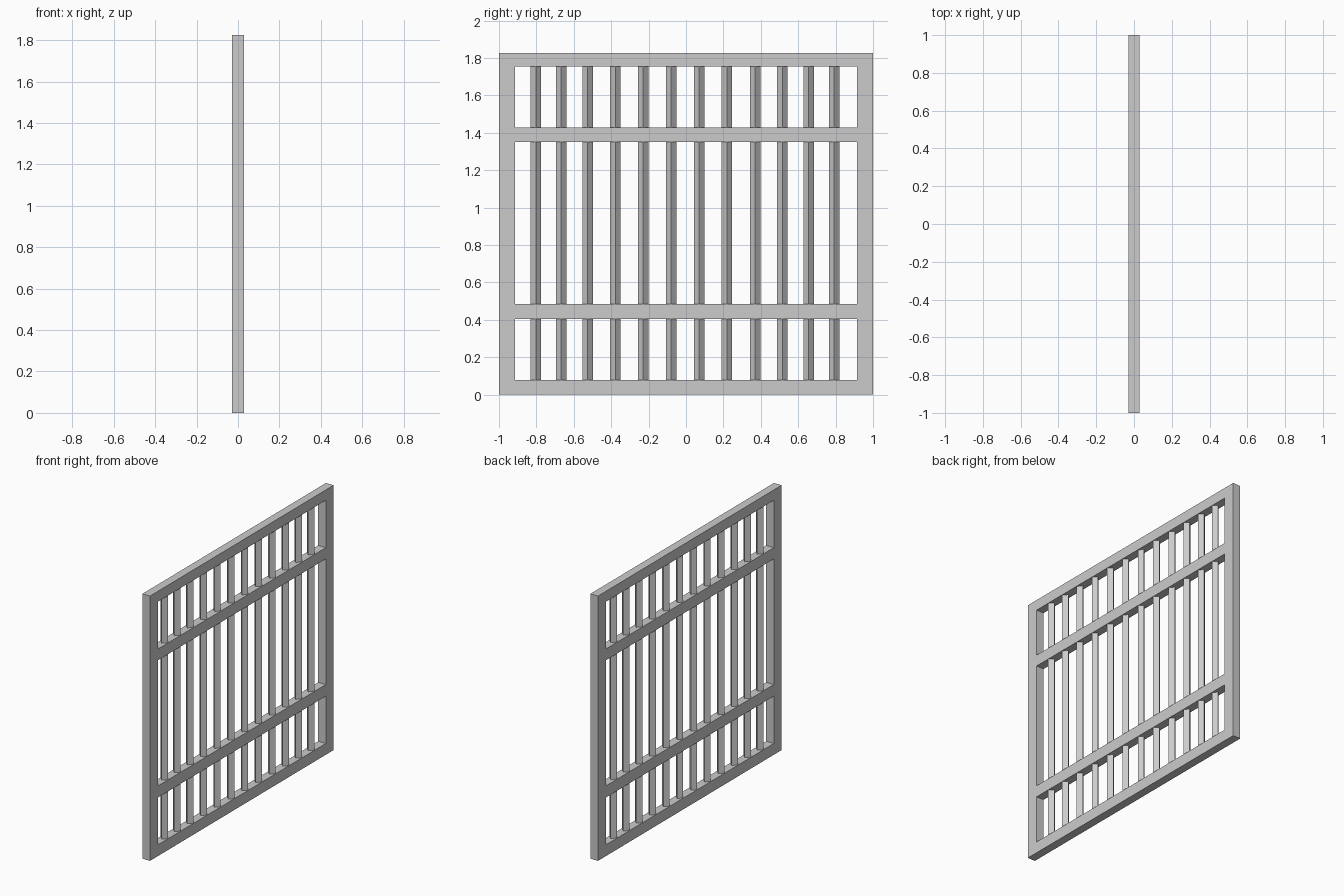
import bpy, bmesh

if "Cube" in bpy.data.objects:
    bpy.data.objects.remove(bpy.data.objects["Cube"])

DEPTH = 0.029          # half thickness of the frame
BAR = 0.028            # half diagonal of a bar
YS = [-1.0, -0.915, 0.915, 1.0]
ZS = [0.0, 0.078, 0.404, 0.484, 1.35, 1.428, 1.754, 1.826]


def add_object(name, bm):
    bmesh.ops.recalc_face_normals(bm, faces=bm.faces)
    mesh = bpy.data.meshes.new(name)
    bm.to_mesh(mesh)
    bm.free()
    obj = bpy.data.objects.new(name, mesh)
    bpy.context.collection.objects.link(obj)
    return obj


# Frame: one flat grid with three openings, extruded to thickness
bm = bmesh.new()
grid = [[bm.verts.new((-DEPTH, y, z)) for z in ZS] for y in YS]
for i in range(len(YS) - 1):
    for j in range(len(ZS) - 1):
        if i == 1 and j % 2 == 1:      # opening between two rails
            continue
        bm.faces.new((grid[i][j], grid[i + 1][j],
                      grid[i + 1][j + 1], grid[i][j + 1]))
ext = bmesh.ops.extrude_face_region(bm, geom=bm.faces[:], use_keep_orig=True)
moved = [v for v in ext["geom"] if isinstance(v, bmesh.types.BMVert)]
bmesh.ops.translate(bm, verts=moved, vec=(2 * DEPTH, 0, 0))
add_object("gate_frame", bm)

# Bars: square rods turned 45 degrees, running through the middle rails
bm = bmesh.new()
ring = [bm.verts.new((x, y, ZS[1])) for x, y in
        ((BAR, 0), (0, BAR), (-BAR, 0), (0, -BAR))]
base = bm.faces.new(ring)
ext = bmesh.ops.extrude_face_region(bm, geom=[base], use_keep_orig=True)
moved = [v for v in ext["geom"] if isinstance(v, bmesh.types.BMVert)]
bmesh.ops.translate(bm, verts=moved, vec=(0, 0, ZS[-2] - ZS[1]))
first = add_object("bar_1", bm)

bar_y = [-0.803, -0.667, -0.526, -0.378, -0.229, -0.08,
         0.07, 0.219, 0.369, 0.515, 0.656, 0.792]
for n, y in enumerate(bar_y):
    bar = first
    if n:
        bar = bpy.data.objects.new(f"bar_{n + 1}", first.data)
        bpy.context.collection.objects.link(bar)
    bar.location.y = y
